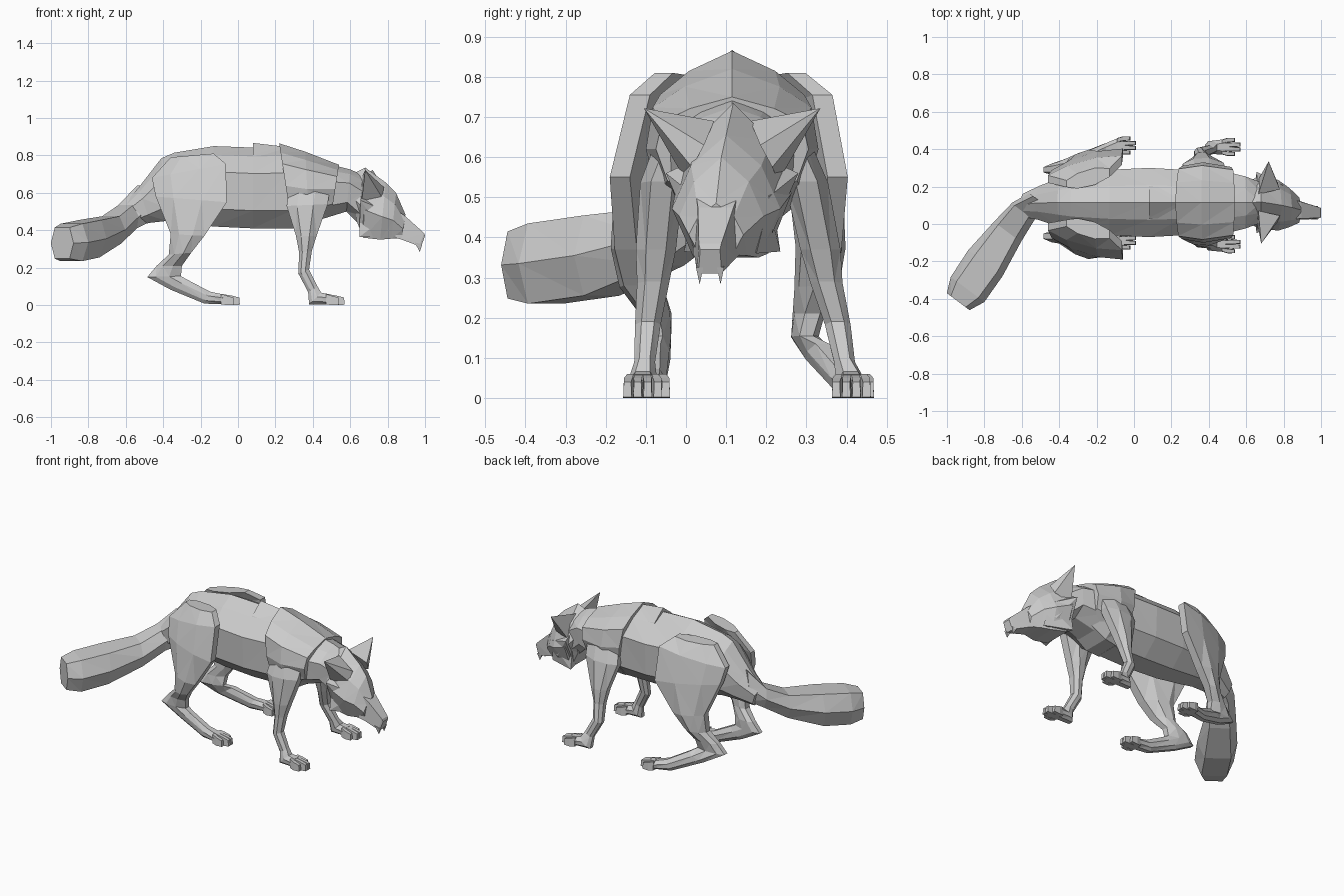
import bpy, bmesh
from mathutils import Vector

MID = 0.115  # the body's centre line in y

# cross-sections: (fraction from upper edge to lower edge, share of half width)
BODY = [(0, 0), (.11, .5), (.32, 1), (.78, .95), (1, .4)]
CHEST = [(0, 0), (.11, .55), (.24, .92), (.5, 1), (.8, .85), (1, .4)]
HEAD = [(0, 0), (.25, .65), (.6, 1), (1, .6)]
LIMB = [(0, .5), (.35, 1), (.75, .9), (1, .4)]
BOX = [(0, .85), (1, 1)]
TAIL = [(0, .65), (.5, 1), (1, .65)]


def finish(name, bm):
    bmesh.ops.remove_doubles(bm, verts=bm.verts, dist=0.0005)
    bmesh.ops.triangulate(bm, faces=bm.faces)
    bmesh.ops.recalc_face_normals(bm, faces=bm.faces)
    me = bpy.data.meshes.new(name)
    bm.to_mesh(me)
    bm.free()
    ob = bpy.data.objects.new(name, me)
    bpy.context.collection.objects.link(ob)
    return ob


def loft(name, stations, shape, side=(0, 1, 0)):
    """Skin rings; a station is (upper x, z, lower x, z, y, half width[, y shift of the lower edge])."""
    bm = bmesh.new()
    side = Vector(side).normalized()
    outline = [(t, w) for t, w in shape] + [(t, -w) for t, w in reversed(shape) if w]
    rings = []
    for xa, za, xb, zb, y, hw, *dy in stations:
        a, b = Vector((xa, y, za)), Vector((xb, y + (dy[0] if dy else 0), zb))
        rings.append([bm.verts.new(a.lerp(b, t) + side * (w * hw)) for t, w in outline])
    n = len(outline)
    for r, s in zip(rings, rings[1:]):
        for i in range(n):
            j = (i + 1) % n
            bm.faces.new((r[i], r[j], s[j], s[i]))
    bm.faces.new(rings[0])
    bm.faces.new(rings[-1])
    return finish(name, bm)


def pyramid(name, tip, base):
    bm = bmesh.new()
    t = bm.verts.new(tip)
    vs = [bm.verts.new(p) for p in base]
    for i in range(len(vs)):
        bm.faces.new((t, vs[i], vs[(i + 1) % len(vs)]))
    bm.faces.new(vs)
    return finish(name, bm)


def toes(name, x, y):
    # four stubby toes, the middle pair further forward
    for i, (dy, dx) in enumerate([(-.036, -.03), (-.012, 0), (.012, 0), (.036, -.03)]):
        loft(f"{name}_{i + 1}", [(x - .1, .06, x - .1, .004, y + dy * .8, .011),
                                 (x - .04 + dx, .05, x - .04 + dx, 0, y + dy, .0125),
                                 (x + dx - .003, .04, x + dx, .002, y + dy * 1.05, .0105)], BOX)


# torso
loft("torso", [(-.61, .54, -.57, .42, .10, .06),
               (-.53, .63, -.47, .44, .112, .09),
               (-.41, .785, -.38, .45, MID, .13),
               (-.34, .815, -.30, .44, MID, .15),
               (-.13, .85, -.13, .42, MID, .175),
               (.08, .842, .08, .41, MID, .185),
               (.24, .845, .30, .41, MID, .175)], BODY)
# raised fur plate on the back
loft("back_ridge", [(.08, .867, .08, .74, MID, .12), (.24, .848, .24, .72, MID, .13)],
     [(0, 0), (.5, .7), (1, 1)])
# shoulders and chest
loft("shoulders", [(.22, .865, .29, .41, MID, .195),
                   (.36, .82, .38, .42, MID, .215),
                   (.54, .75, .50, .49, MID, .19)], CHEST)
# neck
loft("neck", [(.48, .755, .45, .46, MID, .17),
              (.60, .725, .58, .50, MID, .14),
              (.68, .69, .66, .42, MID, .11)], BODY)

# head and muzzle
loft("head", [(.63, .71, .63, .46, .115, .12),
              (.68, .735, .67, .36, .118, .145),
              (.79, .655, .76, .35, .10, .135),
              (.845, .60, .82, .355, .088, .105),
              (.895, .485, .875, .355, .075, .068)], HEAD)
loft("muzzle", [(.86, .50, .84, .36, .077, .06),
                (.895, .475, .875, .35, .074, .052),
                (.995, .385, .97, .315, .06, .033),
                (1.0, .37, .978, .31, .06, .029)], BOX)
for s in (-1, 1):
    tag = "right" if s < 0 else "left"
    # fang under the muzzle tip
    y = .06 + s * .026
    pyramid(f"fang_{tag}", (.972, y, .283),
            [(.945, y - .009, .335), (.985, y - .009, .325), (.985, y + .009, .325), (.945, y + .009, .335)])
    m = lambda x, d, z: (x, MID + s * d, z)
    # ear, a cupped triangle
    pyramid(f"ear_{tag}", m(.70 + s * .02, .22, .722),
            [m(.665, .045, .69), m(.78, .07, .63), m(.77, .10, .575), m(.66, .115, .54)])
    # cheek tufts, upper and lower
    pyramid(f"cheek_tuft_{tag}", m(.655, .165, .56),
            [m(.66, .10, .59), m(.80, .09, .50), m(.76, .10, .41), m(.65, .11, .44)])
    pyramid(f"jaw_tuft_{tag}", m(.65, .12, .365),
            [m(.65, .10, .50), m(.80, .09, .48), m(.82, .06, .36), m(.66, .05, .37)])

# tail, swinging back and to one side, cut off square
loft("tail", [(-.50, .64, -.50, .45, .12, .075),
              (-.60, .535, -.58, .41, .07, .075),
              (-.68, .475, -.67, .33, -.04, .09),
              (-.79, .455, -.80, .255, -.21, .115),
              (-.89, .435, -.89, .235, -.35, .112),
              (-.94, .415, -.94, .248, -.415, .076)], TAIL, (.80, -.60, 0))

# legs: (front x, z, back x, z, right y, left y, half width, inward turn of the back edge)
FRONT = [(.50, .70, .29, .72, .0, .23, .05, 0),
         (.48, .54, .26, .53, -.06, .300, .054, 0),
         (.42, .37, .31, .37, -.075, .335, .05, 0),
         (.395, .29, .327, .28, -.082, .350, .040, 0),
         (.38, .19, .322, .17, -.095, .378, .032, 0),
         (.425, .10, .375, .07, -.103, .395, .026, 0),
         (.445, .066, .38, .004, -.108, .410, .036, 0),
         (.49, .058, .49, .003, -.108, .412, .042, 0)]
HIND = [(-.13, .81, -.36, .79, -.055, .275, .045, .06),
        (-.065, .755, -.46, .68, -.115, .34, .05, .10),
        (-.06, .55, -.44, .58, -.165, .378, .05, .11),
        (-.18, .37, -.36, .38, -.15, .36, .055, .05),
        (-.25, .28, -.37, .27, -.13, .345, .05, .04),
        (-.30, .21, -.435, .21, -.085, .315, .038, .02),
        (-.305, .155, -.485, .15, -.075, .300, .034, .01),
        (-.27, .135, -.36, .082, -.08, .34, .033, .015),
        (-.15, .072, -.18, .008, -.082, .395, .033, 0),
        (-.08, .057, -.08, .004, -.088, .420, .042, 0)]
for kind, data, toe_x in (("front", FRONT, .57), ("hind", HIND, .01)):
    for tag, k, s in (("right", 4, 1), ("left", 5, -1)):
        loft(f"{kind}_leg_{tag}", [d[:4] + (d[k], d[6], s * d[7]) for d in data], LIMB)
        toes(f"{kind}_toe_{tag}", toe_x, data[-1][k])
